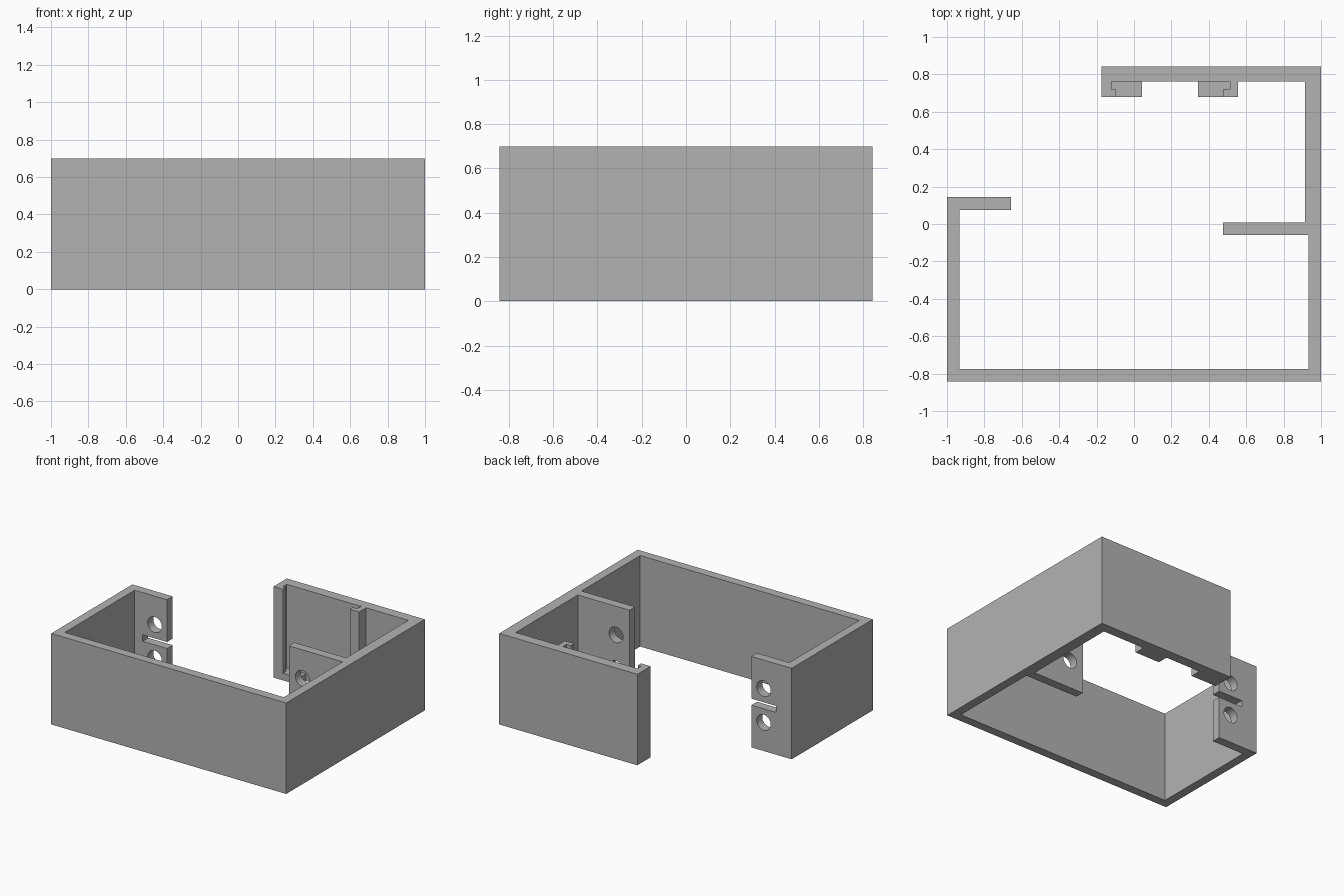
import bpy
import bmesh
from math import radians
from mathutils import Matrix, Vector

if "Cube" in bpy.data.objects:
    bpy.data.objects.remove(bpy.data.objects["Cube"], do_unlink=True)

HEIGHT = 0.70
MID = HEIGHT / 2

grey = bpy.data.materials.new("plain grey")
grey.use_nodes = True
grey.diffuse_color = (0.45, 0.45, 0.45, 1)
grey.node_tree.nodes["Principled BSDF"].inputs["Base Color"].default_value = grey.diffuse_color


def add_object(name, bm):
    bmesh.ops.recalc_face_normals(bm, faces=bm.faces)
    mesh = bpy.data.meshes.new(name)
    bm.to_mesh(mesh)
    bm.free()
    mesh.materials.append(grey)
    obj = bpy.data.objects.new(name, mesh)
    bpy.context.collection.objects.link(obj)
    return obj


def prism(name, outline, height):
    """Extrude a plan outline upward from the ground."""
    bm = bmesh.new()
    face = bm.faces.new([bm.verts.new((x, y, 0)) for x, y in outline])
    top = bmesh.ops.extrude_face_region(bm, geom=[face])["geom"]
    verts = [v for v in top if isinstance(v, bmesh.types.BMVert)]
    bmesh.ops.translate(bm, verts=verts, vec=(0, 0, height))
    return add_object(name, bm)


def hole_cutter(x, y, z):
    bm = bmesh.new()
    bmesh.ops.create_cone(
        bm, cap_ends=True, segments=32, radius1=0.06, radius2=0.06, depth=0.2,
        matrix=Matrix.Translation((x, y, z)) @ Matrix.Rotation(radians(90), 4, "X"))
    return add_object("hole_cutter", bm)


def slot_cutter(x, y, z, size):
    bm = bmesh.new()
    bmesh.ops.create_cube(
        bm, size=1, matrix=Matrix.Translation((x, y, z)) @ Matrix.Diagonal(Vector(size)).to_4x4())
    return add_object("slot_cutter", bm)


def cut(obj, cutter):
    cutter.hide_render = True
    mod = obj.modifiers.new("cut", "BOOLEAN")
    mod.operation = "DIFFERENCE"
    mod.solver = "EXACT"
    mod.object = cutter
    bpy.context.view_layer.objects.active = obj
    bpy.ops.object.modifier_apply(modifier=mod.name)
    bpy.data.objects.remove(cutter, do_unlink=True)


# Open frame wall with its end tab, inner tab and two hooked rails
frame = prism("frame_wall", [
    (-1, -0.842), (1, -0.842), (1, 0.842),
    # back wall end and right hooked rail
    (-0.175, 0.842), (-0.175, 0.68), (-0.095, 0.68), (-0.095, 0.718), (-0.12, 0.718),
    (-0.12, 0.763),
    # left hooked rail
    (0.513, 0.763), (0.513, 0.718), (0.475, 0.718), (0.475, 0.68), (0.555, 0.68),
    (0.555, 0.763),
    # thicker side wall, then inner tab
    (0.915, 0.763), (0.915, 0.008), (0.475, 0.008), (0.475, -0.06), (0.932, -0.06),
    # front inside corners and right end tab
    (0.932, -0.774), (-0.932, -0.774), (-0.932, 0.076), (-0.657, 0.076),
    (-0.657, 0.144), (-1, 0.144),
], HEIGHT)

# Screw holes through both tabs
for x, y in ((-0.762, 0.11), (0.59, -0.026)):
    for side in (-1, 1):
        cut(frame, hole_cutter(x, y, MID + side * 0.13))

# Slot between the holes of the end tab
cut(frame, slot_cutter(-0.715, 0.11, MID, (0.3, 0.2, 0.05)))

# Ledges that close the rails at the bottom
prism("right_rail_ledge", [
    (-0.095, 0.68), (0.043, 0.68), (0.043, 0.763), (-0.12, 0.763),
    (-0.12, 0.718), (-0.095, 0.718)], 0.055)
prism("left_rail_ledge", [
    (0.343, 0.68), (0.475, 0.68), (0.475, 0.718), (0.513, 0.718),
    (0.513, 0.763), (0.343, 0.763)], 0.055)

# Smooth hole bores, sharp everywhere else
bpy.ops.object.select_all(action="DESELECT")
frame.select_set(True)
bpy.context.view_layer.objects.active = frame
bpy.ops.object.shade_smooth_by_angle(angle=radians(30))
